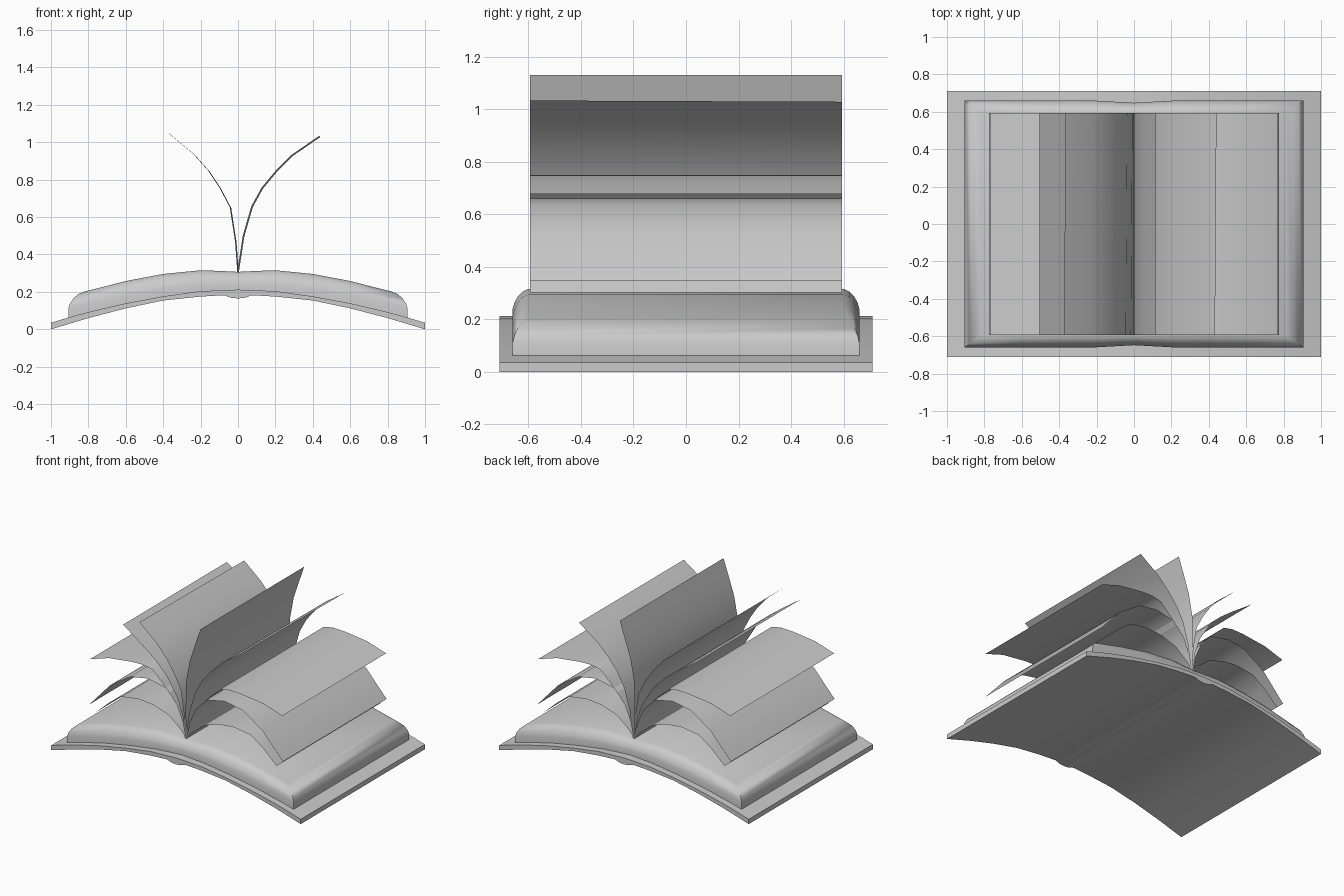
import bpy, bmesh, math

if "Cube" in bpy.data.objects:
    bpy.data.objects.remove(bpy.data.objects["Cube"])

COVER_TOP = [(0, .212), (.2, .204), (.4, .176), (.6, .139), (.8, .092), (.91, .062), (1, .035)]
BLOCK_TOP = [(0, .307), (.08, .311), (.2, .316), (.4, .296), (.6, .258), (.82, .202), (.91, .17)]


def height(pts, x):
    x = abs(x)
    for (x0, z0), (x1, z1) in zip(pts, pts[1:]):
        if x <= x1 + 1e-6:
            return z0 + (z1 - z0) * (x - x0) / (x1 - x0)
    return pts[-1][1]


def finish(bm, name, angle=40):
    mesh = bpy.data.meshes.new(name)
    bm.to_mesh(mesh)
    bm.free()
    obj = bpy.data.objects.new(name, mesh)
    bpy.context.collection.objects.link(obj)
    bpy.ops.object.select_all(action='DESELECT')
    obj.select_set(True)
    bpy.context.view_layer.objects.active = obj
    bpy.ops.object.shade_smooth_by_angle(angle=math.radians(angle))
    return obj


# Curved cover: top and bottom outline as strips, with a spine bulge underneath
bottom_half = [(0, .165), (.035, .168), (.075, .182), (.2, .175), (.4, .154),
               (.6, .112), (.8, .06), (1, 0)]
mirrored = lambda half: [(-x, z) for x, z in half[:0:-1]] + half
outline = mirrored(bottom_half) + mirrored(COVER_TOP)[::-1]
bm = bmesh.new()
front = bm.faces.new([bm.verts.new((x, -.71, z)) for x, z in outline])
ext = bmesh.ops.extrude_face_region(bm, geom=[front])
bmesh.ops.translate(bm, vec=(0, 1.42, 0),
                    verts=[v for v in ext['geom'] if isinstance(v, bmesh.types.BMVert)])
bmesh.ops.recalc_face_normals(bm, faces=bm.faces[:])
finish(bm, "cover", 30)

# Page block: stacked rectangular rings that round inward to the top surface
fx = [-1, -.73, -.49, -.24, -.1, 0, .1, .24, .49, .73, 1]
levels = [(0, 0), (0, .36), (.1, .55), (.32, .75), (.62, .91), (1, 1)]  # inset, rise
bm = bmesh.new()
rings = []
for inset, rise in levels:
    hx, hy = .907 - .087 * inset, .66 - .06 * inset
    ring = []
    for side in (-1, 1):
        for f in fx[::-side]:
            x = f * hx
            pinch = .012 * (1 - inset) * max(0, 1 - abs(f) / .24)
            low = height(COVER_TOP, f * .907) - .003
            z = low + (height(BLOCK_TOP, f * .82) - low) * rise
            ring.append(bm.verts.new((x, side * (hy - pinch), z)))
    rings.append(ring)
n, m = len(rings[0]), len(fx)
for a, b in zip(rings, rings[1:]):
    for i in range(n):
        j = (i + 1) % n
        bm.faces.new((a[i], a[j], b[j], b[i]))
for ring in (rings[0], rings[-1]):
    for i in range(m - 1):
        bm.faces.new((ring[i], ring[i + 1], ring[n - 2 - i], ring[n - 1 - i]))
bmesh.ops.recalc_face_normals(bm, faces=bm.faces[:])
finish(bm, "page_block", 50)


# Loose pages: thin curved sheets fanning out from the spine
def page(name, pts, skew=0.0):
    pts = [(0, .305)] + pts
    bm = bmesh.new()
    rows = [[bm.verts.new((x + s * skew, s * .594, z + s * abs(skew) * -.6))
             for x, z in pts] for s in (-1, 1)]
    for i in range(len(pts) - 1):
        bm.faces.new((rows[0][i], rows[0][i + 1], rows[1][i + 1], rows[1][i]))
    finish(bm, name, 40)


pairs = {
    "low_page": [(.04, .36), (.14, .44), (.26, .48), (.38, .492), (.52, .472), (.62, .4), (.725, .303)],
    "middle_page": [(.03, .43), (.07, .53), (.16, .63), (.31, .66), (.45, .635), (.61, .53), (.775, .348)],
    "upper_page": [(.03, .43), (.08, .545), (.2, .67), (.27, .735), (.34, .75), (.43, .748),
                   (.62, .725), (.77, .677)],
}
for name, pts in pairs.items():
    for label, s in (("left", -1), ("right", 1)):
        page(f"{name}_{label}", [(s * x, z) for x, z in pts])

page("standing_page_left", [(-.012, .47), (-.04, .65), (-.095, .755), (-.155, .845),
                            (-.235, .935), (-.37, 1.048)], .004)
page("standing_page_right", [(.03, .5), (.075, .655), (.13, .755), (.205, .845),
                             (.29, .93), (.437, 1.031)], .004)
page("leaning_page", [(-.025, .46), (-.065, .575), (-.155, .72), (-.245, .81),
                      (-.35, .89), (-.505, .998)])
page("upright_page", [(-.004, .5), (0, .72), (.03, .88), (.07, 1.0), (.115, 1.13)])
